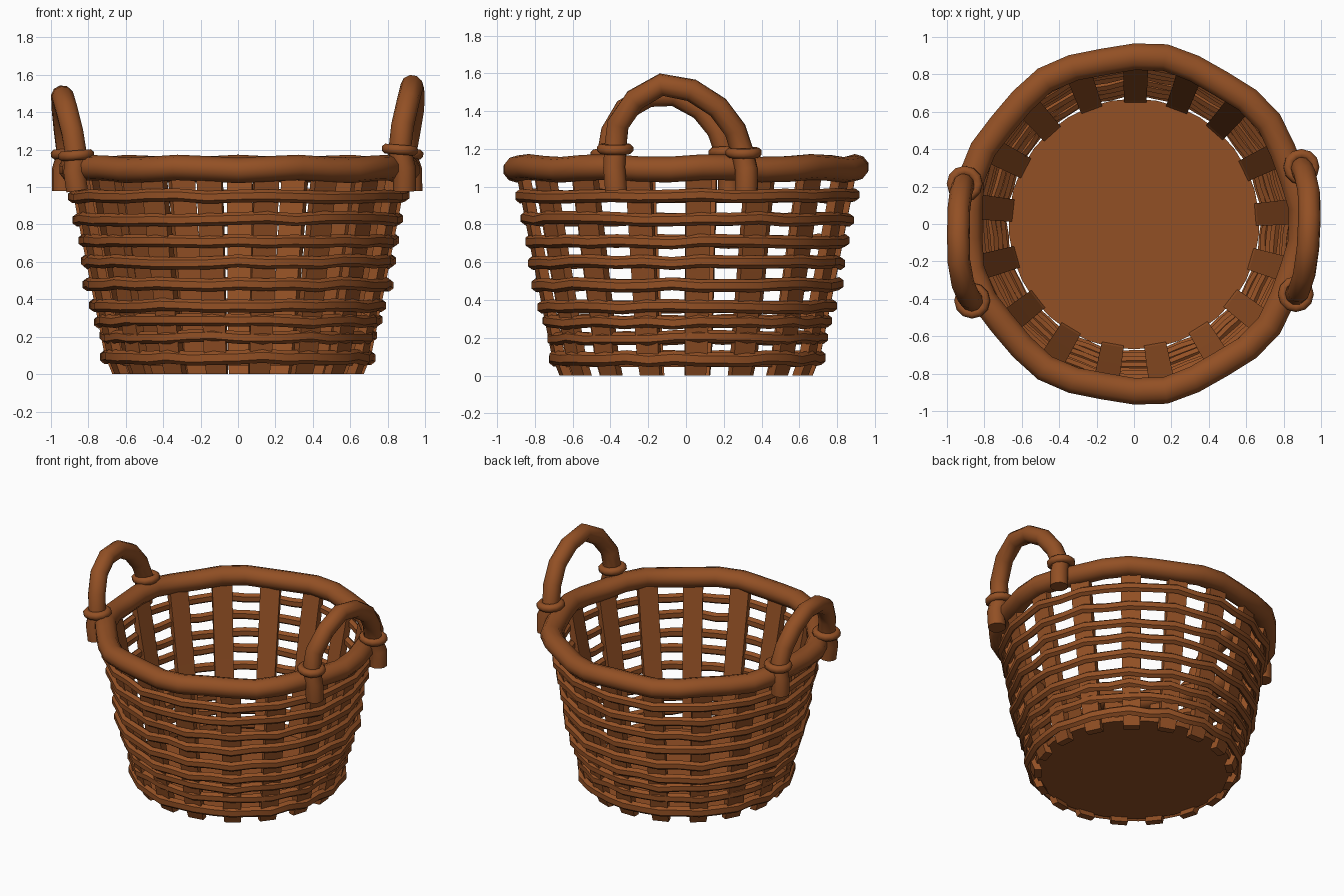
import bpy, bmesh, math, random
from mathutils import Vector, Matrix

random.seed(4)
if "Cube" in bpy.data.objects:
    bpy.data.objects.remove(bpy.data.objects["Cube"])

wicker = bpy.data.materials.new("wicker_brown")
wicker.use_nodes = True
COLOR = (0.29, 0.08, 0.018, 1)
wicker.diffuse_color = COLOR
wicker.node_tree.nodes["Principled BSDF"].inputs["Base Color"].default_value = COLOR

STAKES = 17
STEP = math.tau / STAKES


def finish(obj, smooth=True):
    obj.data.materials.append(wicker)
    bpy.ops.object.select_all(action='DESELECT')
    obj.select_set(True)
    bpy.context.view_layer.objects.active = obj
    if smooth:
        bpy.ops.object.shade_smooth_by_angle(angle=math.radians(50))
    return obj


def mesh_object(name, bm):
    bmesh.ops.recalc_face_normals(bm, faces=bm.faces)
    mesh = bpy.data.meshes.new(name)
    bm.to_mesh(mesh)
    bm.free()
    obj = bpy.data.objects.new(name, mesh)
    bpy.context.collection.objects.link(obj)
    return obj


def ring(name, segments, sides, half_w, half_h, path):
    """Closed hoop; path(angle) gives the radius and height of its centre line."""
    bm = bmesh.new()
    loops = []
    for i in range(segments):
        a = math.pi / 2 + math.tau * i / segments
        r, z = path(a, i)
        loop = []
        for k in range(sides):
            t = math.tau * (k + 0.5) / sides
            d = r + half_w * math.cos(t)
            loop.append(bm.verts.new((d * math.cos(a), d * math.sin(a),
                                      z + half_h * math.sin(t))))
        loops.append(loop)
    for i in range(segments):
        p, q = loops[i], loops[(i + 1) % segments]
        for k in range(sides):
            n = (k + 1) % sides
            bm.faces.new((p[k], q[k], q[n], p[n]))
    return finish(mesh_object(name, bm))


# Base disc
bm = bmesh.new()
bmesh.ops.create_cone(bm, cap_ends=True, segments=34, radius1=0.66, radius2=0.67,
                      depth=0.03, matrix=Matrix.Translation((0, 0, 0.06)))
finish(mesh_object("base", bm))

# Upright flat stakes, leaning outward
for i in range(STAKES):
    a = math.pi / 2 + i * STEP + random.uniform(-0.02, 0.02)
    out = Vector((math.cos(a), math.sin(a), 0))
    side = Vector((-math.sin(a), math.cos(a), 0))
    bm = bmesh.new()
    loops = []
    for z, r, w in ((0, 0.645, 0.055), (0.1, 0.685, 0.06), (0.55, 0.775, 0.064),
                    (1.12, 0.885, 0.068)):
        corners = ((-w, -0.025), (w, -0.025), (w, 0.025), (-w, 0.025))
        loops.append([bm.verts.new(out * (r + d) + side * s + Vector((0, 0, z)))
                      for s, d in corners])
    for p, q in zip(loops, loops[1:]):
        for k in range(4):
            n = (k + 1) % 4
            bm.faces.new((p[k], p[n], q[n], q[k]))
    bm.faces.new(loops[0])
    bm.faces.new(loops[-1])
    finish(mesh_object(f"stake_{i + 1}", bm), smooth=False)

# Woven bands, bulging over every stake
bands = ((0.09, 0.74), (0.2, 0.75), (0.285, 0.775), (0.365, 0.8), (0.48, 0.835),
         (0.6, 0.85), (0.71, 0.865), (0.83, 0.89), (0.95, 0.92))
for n, (height, outer) in enumerate(bands):
    tall = 0.038 if n == 0 else 0.034

    def band_path(a, i):
        bulge = 0 if i % 2 == 0 else -0.016
        return (outer - 0.026 + bulge + random.uniform(-0.006, 0.004),
                height + random.uniform(-0.008, 0.008))
    ring(f"band_{n + 1}", STAKES * 2, 6, 0.027, tall, band_path)

# Thick wavy rim
ring("rim", 34, 10, 0.075, 0.068,
     lambda a, i: (0.894 + 0.012 * math.cos(9 * a), 1.097 + 0.008 * math.sin(9 * a)))


# Arched handles whose feet grip the outside of the rim
def handle(name, points):
    curve = bpy.data.curves.new(name, 'CURVE')
    curve.dimensions = '3D'
    curve.bevel_depth = 0.061
    curve.bevel_resolution = 3
    curve.use_fill_caps = True
    spline = curve.splines.new('POLY')
    spline.points.add(len(points) - 1)
    for p, co in zip(spline.points, points):
        p.co = (*co, 1)
    obj = bpy.data.objects.new(name, curve)
    bpy.context.collection.objects.link(obj)
    bpy.ops.object.select_all(action='DESELECT')
    obj.select_set(True)
    bpy.context.view_layer.objects.active = obj
    bpy.ops.object.convert(target='MESH')
    finish(bpy.context.view_layer.objects.active)


def collar(name, location, tilt):
    obj = ring(name, 12, 8, 0.028, 0.028, lambda a, i: (0.07, 0))
    obj.location = location
    obj.rotation_euler = (0, tilt, 0)


handle("left_handle", (
    (0.89, -0.37, 0.98), (0.89, -0.38, 1.1), (0.865, -0.375, 1.2), (0.88, -0.36, 1.33),
    (0.91, -0.27, 1.46), (0.93, -0.13, 1.54), (0.938, 0.03, 1.51), (0.935, 0.17, 1.42),
    (0.915, 0.26, 1.3), (0.895, 0.3, 1.18), (0.925, 0.32, 1.09), (0.925, 0.32, 0.98)))
collar("left_front_collar", (0.865, -0.375, 1.2), 0.08)
collar("left_back_collar", (0.895, 0.305, 1.18), 0.08)

handle("right_handle", (
    (-0.86, -0.43, 0.98), (-0.875, -0.43, 1.08), (-0.865, -0.41, 1.17), (-0.885, -0.39, 1.29),
    (-0.915, -0.32, 1.41), (-0.936, -0.2, 1.48), (-0.939, -0.06, 1.485), (-0.936, 0.08, 1.41),
    (-0.925, 0.17, 1.3), (-0.91, 0.215, 1.17), (-0.935, 0.23, 1.09), (-0.935, 0.23, 0.98)))
collar("right_front_collar", (-0.865, -0.41, 1.17), -0.08)
collar("right_back_collar", (-0.905, 0.215, 1.18), -0.08)
